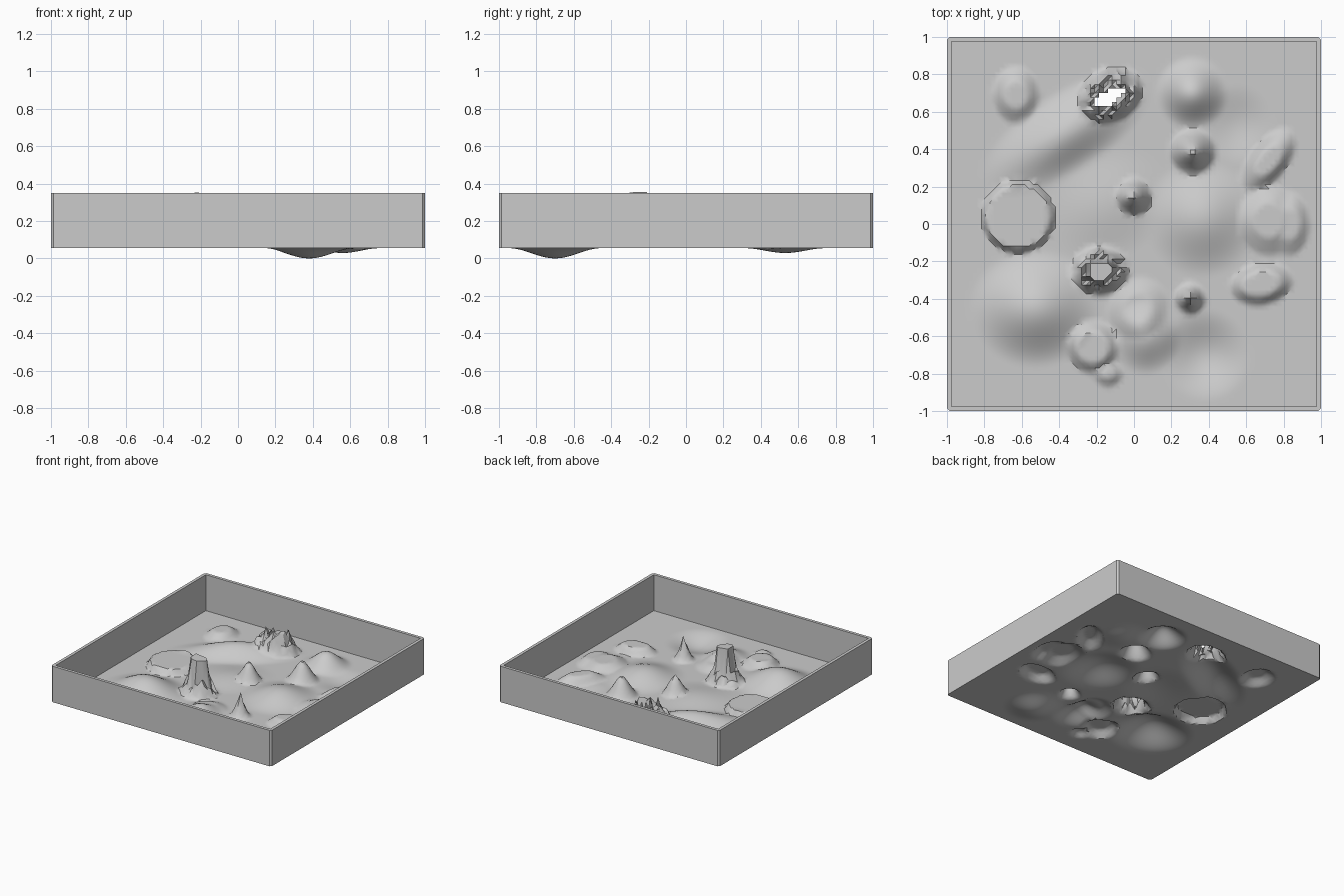
import bpy, bmesh, math, random
from math import cos, sin, pi, hypot, radians

if "Cube" in bpy.data.objects:
    bpy.data.objects.remove(bpy.data.objects["Cube"])

random.seed(4)
BASE = 0.055   # floor level
TOP = 0.35     # tray rim level


def local(x, y, cx, cy, rx, ry, ang=0):
    """Normalised elliptical distance from a feature centre."""
    a = radians(ang)
    dx, dy = x - cx, y - cy
    return hypot((dx * cos(a) + dy * sin(a)) / rx, (dy * cos(a) - dx * sin(a)) / ry)


def bell(d):
    return 0.5 + 0.5 * cos(pi * d) if d < 1 else 0.0


def slab(d, edge):
    """Flat-topped profile with a sloped rim of relative width edge."""
    return max(0.0, min(1.0, (1 - d) / edge))


# soft hills and hollows: cx, cy, rx, ry, angle, height
SOFT = [
    (-0.53, -0.45, 0.36, 0.32, 0, 0.12),
    (-0.36, 0.49, 0.54, 0.22, 33, 0.085),
    (0.31, 0.70, 0.20, 0.20, 0, 0.11),
    (0.36, 0.03, 0.32, 0.32, 0, 0.08),
    (0.06, -0.60, 0.20, 0.21, 0, 0.07),
    (-0.15, 0.10, 0.36, 0.30, 30, 0.03),
    (0.38, -0.70, 0.25, 0.25, 0, -0.055),
    (0.56, 0.53, 0.20, 0.22, 0, -0.026),
]
# low stepped patches: cx, cy, rx, ry, angle, height, rim width
PATCHES = [
    (-0.62, 0.04, 0.195, 0.195, 0, 0.05, 0.12),
    (-0.63, 0.69, 0.125, 0.15, 0, 0.05, 0.5),
    (0.72, 0.34, 0.20, 0.10, 52, 0.055, 0.5),
    (0.68, -0.32, 0.17, 0.11, 10, 0.055, 0.4),
    (-0.22, -0.66, 0.14, 0.14, 0, 0.055, 0.4),
    (-0.14, -0.80, 0.08, 0.07, 0, 0.035, 0.6),
    (0.02, -0.45, 0.17, 0.15, 40, 0.035, 0.5),
    (0.72, 0.02, 0.16, 0.19, 0, 0.05, 0.5),
    (0.83, 0.00, 0.11, 0.17, 0, 0.045, 0.5),
]
# pointed peaks: cx, cy, radius, height, sharpness
PEAKS = [
    (0.315, 0.385, 0.125, 0.17, 0.9),
    (0.0, 0.145, 0.10, 0.15, 1.0),
    (0.30, -0.40, 0.09, 0.215, 1.8),
]


def height(x, y):
    z = sum(h * bell(local(x, y, cx, cy, rx, ry, a)) for cx, cy, rx, ry, a, h in SOFT)
    # overlapping patches merge instead of stacking
    z += max(h * slab(local(x, y, cx, cy, rx, ry, a), e) for cx, cy, rx, ry, a, h, e in PATCHES)
    for cx, cy, r, h, p in PEAKS:
        d = hypot(x - cx, y - cy) / r
        if d < 1:
            z += h * (1 - d) ** p if p > 1 else h * (0.6 * (1 - d) + 0.4 * bell(d))
    # tall crag with a flat sloping top
    d = local(x, y, -0.18, -0.25, 0.16, 0.135)
    if d < 0.45:
        z = max(z, 0.295 - 0.12 * (x + 0.2))
    elif d < 1:
        z += 0.25 * (1 - d) ** 1.2 * 1.5 * random.uniform(0.35, 1.1)
    # broken crag with an open crater
    d = local(x, y, -0.13, 0.69, 0.18, 0.14, 25)
    if d < 1:
        k = 1 - abs(d - 0.5) / 0.5
        z += 0.17 * max(k, 0.5 if d < 0.5 else 0) * random.uniform(0.45, 1.1)
    return BASE + z


# terrain sheet
N, HALF = 84, 0.98
bm = bmesh.new()
bmesh.ops.create_grid(bm, x_segments=N, y_segments=N, size=HALF)
hole = [f for f in bm.faces
        if local(*f.calc_center_median().xy, -0.13, 0.68, 0.085, 0.037, 30) < 1]
bmesh.ops.delete(bm, geom=hole, context='FACES')
for v in bm.verts:
    v.co.z = height(v.co.x, v.co.y)
bmesh.ops.triangulate(bm, faces=bm.faces[:])
me = bpy.data.meshes.new("terrain")
bm.to_mesh(me)
bm.free()
terrain = bpy.data.objects.new("terrain", me)
bpy.context.collection.objects.link(terrain)
bpy.context.view_layer.objects.active = terrain
terrain.select_set(True)
bpy.ops.object.shade_smooth_by_angle(angle=radians(35))


# tray wall: square ring with clipped outer corners
def ring(half, clip):
    pts = []
    for i in range(4):
        a = i * pi / 2
        for px, py in ((half, half - clip), (half - clip, half)):
            pts.append((px * cos(a) - py * sin(a), px * sin(a) + py * cos(a)))
    return pts


bm = bmesh.new()
outer, inner = ring(1.0, 0.014), ring(0.975, 0.001)
loops = [[bm.verts.new((x, y, z)) for x, y in pts]
         for pts, z in ((outer, BASE), (outer, TOP), (inner, TOP), (inner, BASE))]
for k in range(4):
    a, b = loops[k], loops[(k + 1) % 4]
    for i in range(8):
        j = (i + 1) % 8
        bm.faces.new((a[i], a[j], b[j], b[i]))
bmesh.ops.recalc_face_normals(bm, faces=bm.faces[:])
me = bpy.data.meshes.new("tray_wall")
bm.to_mesh(me)
bm.free()
bpy.context.collection.objects.link(bpy.data.objects.new("tray_wall", me))
